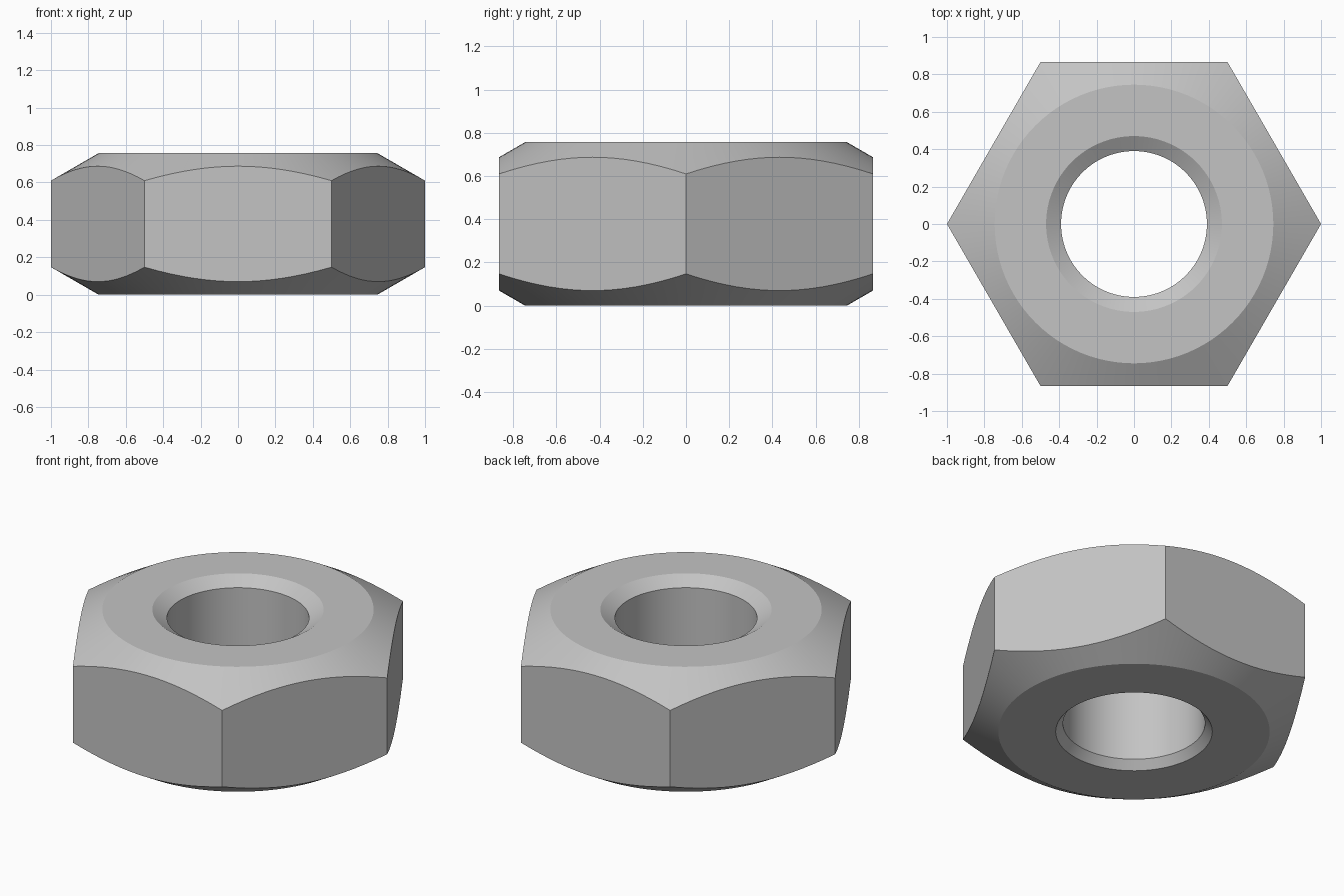
import bpy
import bmesh
from math import cos, sin, pi, tan, radians

default_cube = bpy.data.objects.get("Cube")
if default_cube:
    bpy.data.objects.remove(default_cube, do_unlink=True)

# Main dimensions
SEGMENTS = 96
HEIGHT = 0.757
APOTHEM = cos(pi / 6)
FACE_RADIUS = 0.745
BORE_RADIUS = 0.39
CHAMFER = tan(radians(30))

# Grey steel material
steel = bpy.data.materials.new("grey_steel")
steel.use_nodes = True
colour = (0.55, 0.55, 0.55, 1)
steel.diffuse_color = colour
steel.node_tree.nodes["Principled BSDF"].inputs["Base Color"].default_value = colour


def hex_radius(angle):
    """Distance from the axis to the hexagon outline, corners on the x axis."""
    return APOTHEM / cos(angle % (pi / 3) - pi / 6)


def drop(angle):
    """Depth of the conical corner chamfer at the hexagon outline."""
    return (hex_radius(angle) - FACE_RADIUS) * CHAMFER


def circle(radius, z):
    return lambda angle: (radius, z)


# Closed cross-section, each entry giving radius and height at an angle
section = [
    circle(BORE_RADIUS, 0.05),
    circle(0.43, 0),
    circle(FACE_RADIUS, 0),
    lambda a: (hex_radius(a), drop(a)),
    lambda a: (hex_radius(a), HEIGHT - drop(a)),
    circle(FACE_RADIUS, HEIGHT),
    circle(0.47, HEIGHT),
    circle(BORE_RADIUS, HEIGHT - 0.05),
]

# Sweep the section around the axis and join neighbouring rings
bm = bmesh.new()
rings = []
for point in section:
    ring = []
    for i in range(SEGMENTS):
        angle = 2 * pi * i / SEGMENTS
        radius, z = point(angle)
        ring.append(bm.verts.new((radius * cos(angle), radius * sin(angle), z)))
    rings.append(ring)

for k, lower in enumerate(rings):
    upper = rings[(k + 1) % len(rings)]
    for i in range(SEGMENTS):
        j = (i + 1) % SEGMENTS
        bm.faces.new((lower[i], lower[j], upper[j], upper[i]))
bmesh.ops.recalc_face_normals(bm, faces=bm.faces[:])

mesh = bpy.data.meshes.new("hex_nut")
bm.to_mesh(mesh)
bm.free()
mesh.materials.append(steel)

# Smooth bore and chamfers, crisp edges between surfaces
nut = bpy.data.objects.new("hex_nut", mesh)
bpy.context.collection.objects.link(nut)
bpy.ops.object.select_all(action="DESELECT")
nut.select_set(True)
bpy.context.view_layer.objects.active = nut
bpy.ops.object.shade_smooth_by_angle(angle=radians(20))
